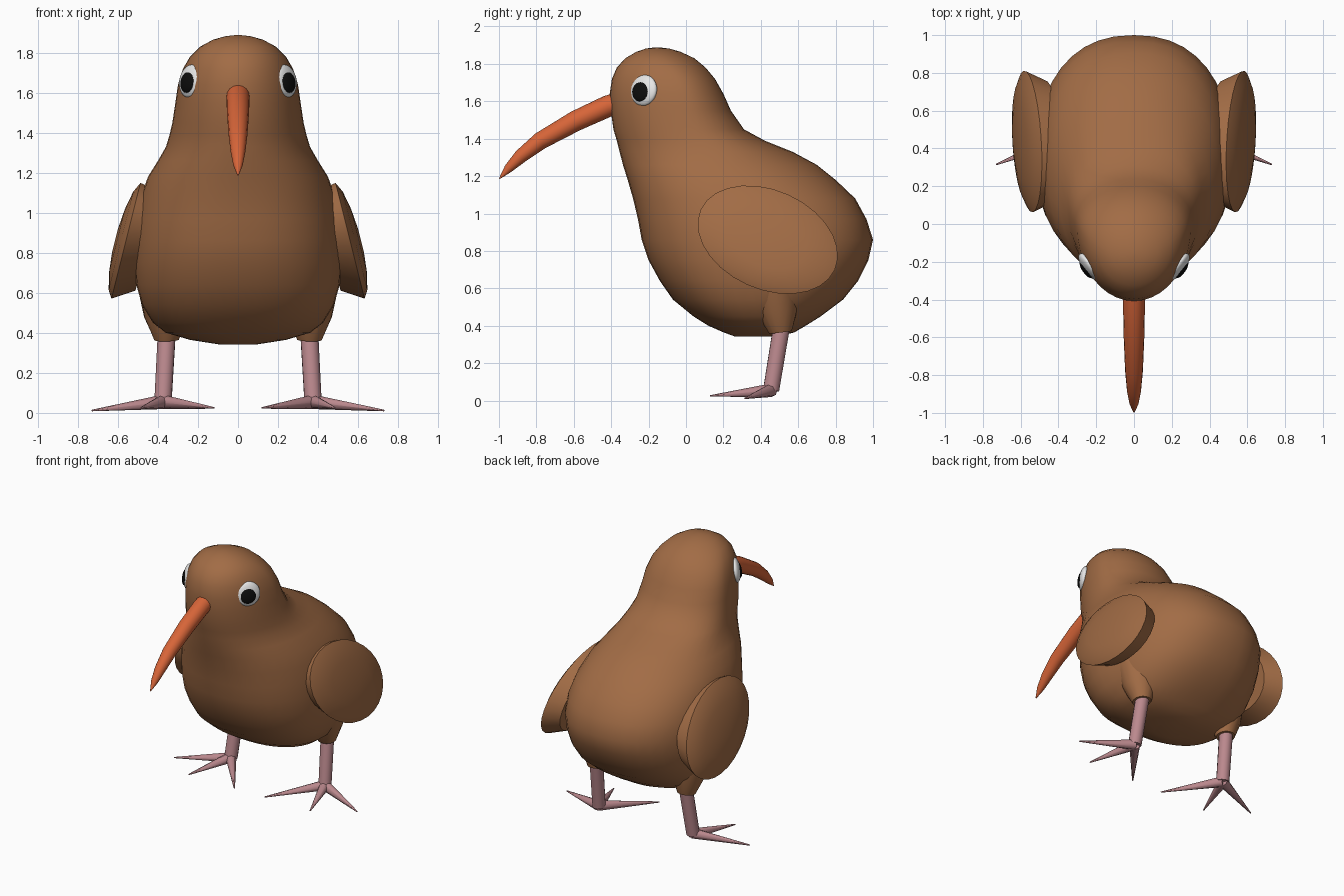
import bpy, bmesh, math
from mathutils import Vector

if "Cube" in bpy.data.objects:
    bpy.data.objects.remove(bpy.data.objects["Cube"])


def material(name, rgb):
    m = bpy.data.materials.new(name)
    m.diffuse_color = (*rgb, 1)
    m.use_nodes = True
    m.node_tree.nodes["Principled BSDF"].inputs["Base Color"].default_value = m.diffuse_color
    return m


BROWN = material("brown feathers", (0.36, 0.15, 0.06))
ORANGE = material("orange beak", (0.68, 0.13, 0.04))
PINK = material("pink legs", (0.50, 0.25, 0.27))
WHITE = material("eye white", (0.8, 0.8, 0.8))
BLACK = material("pupil black", (0.004, 0.004, 0.004))


def loft(name, rings, mat, angle=60):
    """Skin a list of equal-length rings and cap both ends."""
    bm = bmesh.new()
    rows = [[bm.verts.new(p) for p in r] for r in rings]
    n = len(rows[0])
    for a, b in zip(rows, rows[1:]):
        for i in range(n):
            j = (i + 1) % n
            bm.faces.new((a[i], a[j], b[j], b[i]))
    bm.faces.new(rows[0])
    bm.faces.new(rows[-1])
    bmesh.ops.recalc_face_normals(bm, faces=bm.faces)
    me = bpy.data.meshes.new(name)
    bm.to_mesh(me)
    bm.free()
    return finish(bpy.data.objects.new(name, me), mat, angle)


def finish(ob, mat, angle):
    if not ob.users_collection:
        bpy.context.collection.objects.link(ob)
    ob.data.materials.append(mat)
    bpy.ops.object.select_all(action='DESELECT')
    bpy.context.view_layer.objects.active = ob
    ob.select_set(True)
    bpy.ops.object.shade_smooth_by_angle(angle=math.radians(angle))
    return ob


def tube(name, points, radii, mat, sides=12):
    """Round tube through points, with one radius per point."""
    pts = [Vector(p) for p in points]
    rings = []
    for k, (p, r) in enumerate(zip(pts, radii)):
        d = (pts[min(k + 1, len(pts) - 1)] - pts[max(k - 1, 0)]).normalized()
        q = d.to_track_quat('Z', 'Y')
        rings.append([p + q @ Vector((r * math.cos(t), r * math.sin(t), 0))
                      for t in (2 * math.pi * i / sides for i in range(sides))])
    return loft(name, rings, mat)


# Body, neck and head in one: z, front y, back y, half width, y of widest point
SLICES = [
    (0.343, 0.26, 0.50, 0.10, 0.38), (0.365, 0.20, 0.58, 0.24, 0.40),
    (0.40, 0.12, 0.64, 0.36, 0.40), (0.45, 0.04, 0.72, 0.425, 0.38),
    (0.54, -0.07, 0.84, 0.48, 0.36), (0.64, -0.14, 0.92, 0.508, 0.35),
    (0.75, -0.20, 0.975, 0.52, 0.34), (0.86, -0.237, 1.0, 0.52, 0.34),
    (0.97, -0.257, 0.965, 0.51, 0.33), (1.08, -0.283, 0.905, 0.485, 0.30),
    (1.18, -0.312, 0.80, 0.45, 0.24), (1.26, -0.337, 0.70, 0.40, 0.18),
    (1.33, -0.355, 0.57, 0.36, 0.12), (1.39, -0.37, 0.42, 0.342, 0.07),
    (1.45, -0.388, 0.31, 0.328, 0.03), (1.55, -0.402, 0.24, 0.313, 0.0),
    (1.64, -0.408, 0.20, 0.30, -0.02), (1.72, -0.396, 0.155, 0.275, -0.05),
    (1.78, -0.37, 0.105, 0.24, -0.09), (1.83, -0.325, 0.045, 0.19, -0.13),
    (1.865, -0.265, -0.03, 0.125, -0.15), (1.882, -0.215, -0.09, 0.065, -0.155),
    (1.888, -0.17, -0.14, 0.015, -0.155)]


def body_ring(z, front, back, hw, yc, sides=40):
    n = 2 + 0.3 * min(1, max(0, (1.4 - z) / 0.4))
    ring = []
    for i in range(sides):
        t = 2 * math.pi * i / sides
        c, s = math.cos(t), math.sin(t)
        x = math.copysign(abs(c) ** (2 / n), c) * hw
        y = math.copysign(abs(s) ** (2 / n), s) * (back - yc if s > 0 else yc - front)
        ring.append((x, yc + y, z))
    return ring


loft("body", [body_ring(*s) for s in SLICES], BROWN, 80)

# Curved beak
tube("beak", [(0, -0.33, 1.60), (0, -0.42, 1.573), (0, -0.59, 1.495), (0, -0.78, 1.388),
              (0, -0.885, 1.305), (0, -0.95, 1.24), (0, -0.997, 1.187)],
     [0.058, 0.058, 0.055, 0.047, 0.037, 0.024, 0.003], ORANGE, 16)


def wing(name, s):
    """Tilted oval plate, domed outside and tapering into the body."""
    a, b, tilt, sides = 0.393, 0.265, math.radians(-24), 28
    rings = []
    for scale, dx in ((0.86, -0.11), (1, 0), (0.85, 0.025), (0.55, 0.045), (0.2, 0.055)):
        ring = []
        for i in range(sides):
            t = 2 * math.pi * i / sides
            u, v = a * scale * math.cos(t), b * scale * math.sin(t)
            y = 0.437 + u * math.cos(tilt) - v * math.sin(tilt)
            z = 0.86 + u * math.sin(tilt) + v * math.cos(tilt)
            ring.append((s * (0.49 + (1.14 - z) * 0.25 + dx), y, z))
        rings.append(ring)
    loft(name, rings, BROWN, 40)


def disc(name, centre, normal, radius, thick, mat):
    """Flattened ball facing along normal."""
    bpy.ops.mesh.primitive_uv_sphere_add(segments=24, ring_count=12, location=centre)
    ob = bpy.context.object
    ob.name = name
    ob.scale = (radius, radius, thick)
    ob.rotation_mode = 'QUATERNION'
    ob.rotation_quaternion = normal.to_track_quat('Z', 'Y')
    finish(ob, mat, 60)


for side, s in (("left", -1), ("right", 1)):
    wing(side + "_wing", s)

    # Eye and pupil
    n = Vector((s * 0.80, -0.58, 0.14)).normalized()
    c = Vector((s * 0.238, -0.226, 1.658))
    disc(side + "_eye", c, n, 0.084, 0.032, WHITE)
    disc(side + "_pupil", c + n * 0.018 + Vector((0, -0.006, -0.008)), n, 0.054, 0.019, BLACK)

    # Thigh bulge, leg and three toes
    tube(side + "_thigh", [(s * 0.36, 0.47, 0.62), (s * 0.36, 0.49, 0.48), (s * 0.357, 0.505, 0.365)],
         [0.14, 0.11, 0.062], BROWN, 16)
    ankle = (s * 0.375, 0.455, 0.055)
    tube(side + "_leg", [(s * 0.355, 0.515, 0.42), ankle], [0.046, 0.044], PINK)
    for toe, x, y, z in (("outer", 0.73, 0.315, 0.012), ("middle", 0.485, 0.13, 0.025),
                         ("inner", 0.12, 0.13, 0.025)):
        tube(f"{side}_{toe}_toe", [ankle, (s * x, y, z)], [0.036, 0.004], PINK, 8)
